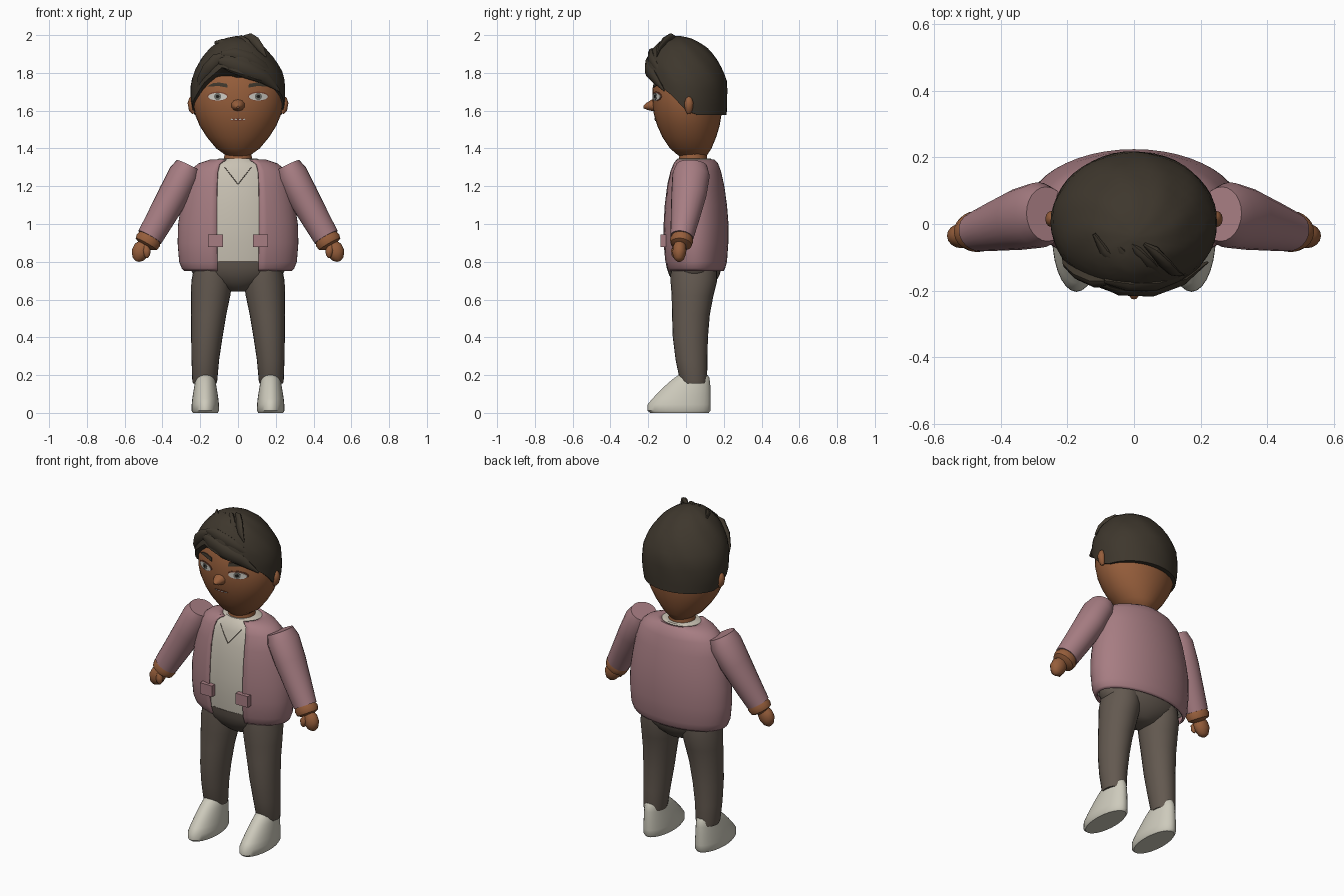
import bpy, bmesh, math
from mathutils import Vector


def mat(name, r, g, b):
    m = bpy.data.materials.new(name)
    m.diffuse_color = (r, g, b, 1)
    return m


SKIN = mat("brown_skin", .305, .112, .044)
HAIR = mat("dark_hair", .048, .038, .026)
PINK = mat("dusty_pink", .385, .205, .225)
SHIRT = mat("cream_shirt", .58, .535, .45)
SHOE = mat("pale_shoe", .61, .59, .50)
PANTS = mat("taupe_trousers", .125, .10, .08)
EYE = mat("eye_white", .62, .60, .55)
IRIS = mat("grey_iris", .16, .16, .14)
BLACK = mat("near_black", .012, .01, .008)
LIP = mat("lip_brown", .20, .06, .03)


def make(name, rings, material, closed=True, caps=True, angle=40):
    """Skin a list of point rings into a mesh object."""
    bm = bmesh.new()
    vs = [[bm.verts.new(p) for p in r] for r in rings]
    n = len(vs[0])
    for a, b in zip(vs, vs[1:]):
        for i in range(n if closed else n - 1):
            j = (i + 1) % n
            bm.faces.new((a[i], a[j], b[j], b[i]))
    if caps:
        bm.faces.new(vs[0])
        bm.faces.new(vs[-1])
    bmesh.ops.recalc_face_normals(bm, faces=bm.faces)
    me = bpy.data.meshes.new(name)
    bm.to_mesh(me)
    bm.free()
    me.materials.append(material)
    ob = bpy.data.objects.new(name, me)
    bpy.context.collection.objects.link(ob)
    bpy.ops.object.select_all(action='DESELECT')
    ob.select_set(True)
    bpy.context.view_layer.objects.active = ob
    bpy.ops.object.shade_smooth_by_angle(angle=math.radians(angle))
    return ob


def oval(z, rx, yf, yb, cx=0, n=32, gap=0):
    """Horizontal oval from front yf to back yb; gap leaves an opening in front."""
    a0 = math.asin(min(1, gap / rx))
    m = n + 1 if gap else n
    return [(cx + rx * math.sin(a), (yf + yb) / 2 - (yb - yf) / 2 * math.cos(a), z)
            for a in (a0 + (2 * math.pi - 2 * a0) * k / n for k in range(m))]


def stack(name, rows, material, cx=0, n=32):
    return make(name, [oval(*r, cx=cx, n=n) for r in rows], material)


def tube(name, rows, material, ref=(0, 1, 0), n=16):
    """Sweep an oval along a path; rows are (point, half width, half depth along ref)."""
    pts = [Vector(r[0]) for r in rows]
    rings = []
    for i, (p, ru, rv) in enumerate(rows):
        t = (pts[min(i + 1, len(pts) - 1)] - pts[max(i - 1, 0)]).normalized()
        v = Vector(ref)
        v = (v - t * v.dot(t)).normalized()
        u = t.cross(v)
        rings.append([pts[i] + u * ru * math.cos(a) + v * rv * math.sin(a)
                      for a in (2 * math.pi * k / n for k in range(n))])
    return make(name, rings, material)


def lerp(table, x):
    """Smoothly interpolate the rows of a table by its first column."""
    for a, b in zip(table, table[1:]):
        if x <= b[0]:
            t = max(0, (x - a[0]) / (b[0] - a[0]))
            return [p + (q - p) * t for p, q in zip(a[1:], b[1:])]
    return table[-1][1:]


def front_y(rows, x, z):
    rx, yf, yb = lerp(rows, z)[:3]
    return (yf + yb) / 2 - (yb - yf) / 2 * math.sqrt(max(0, 1 - (x / rx) ** 2))


# Head and neck
head = [(1.352, .03, -.01, .08), (1.362, .062, -.04, .11), (1.40, .115, -.085, .135),
        (1.46, .165, -.125, .16), (1.52, .203, -.152, .178), (1.58, .228, -.17, .188),
        (1.64, .24, -.178, .192), (1.71, .24, -.178, .192), (1.78, .215, -.165, .175),
        (1.86, .15, -.13, .13), (1.91, .05, -.06, .06)]
stack("head", head, SKIN)
stack("neck", [(1.31, .085, -.045, .115), (1.36, .072, -.035, .11), (1.43, .07, -.03, .11)], SKIN)
tube("nose", [((0, -.15, 1.632), .036, .04), ((0, -.18, 1.627), .03, .036),
              ((0, -.208, 1.622), .018, .022), ((0, -.225, 1.618), .006, .007)],
     SKIN, ref=(1, 0, 0), n=10)


def patch(name, outline, lift, material):
    """Thin plate lying on the face: outline is (x, z) points."""
    rim = [(x, front_y(head, x, z) - lift, z) for x, z in outline]
    cx = sum(p[0] for p in outline) / len(outline)
    cz = sum(p[1] for p in outline) / len(outline)
    mid = [(cx + (x - cx) * .4, cz + (z - cz) * .4) for x, z in outline]
    back = [(x, y + lift + .004, z) for x, y, z in rim]
    inner = [(x, front_y(head, x, z) - lift, z) for x, z in mid]
    make(name, [back, rim, inner], material)


def disc(cx, cz, rx, rz, n=16):
    return [(cx + rx * math.cos(2 * math.pi * k / n), cz + rz * math.sin(2 * math.pi * k / n))
            for k in range(n)]


# Eyes, brows and ears
for s, side in ((1, "left"), (-1, "right")):
    patch(side + "_eyelid", disc(s * .108, 1.676, .055, .025), .003, LIP)
    patch(side + "_eye", disc(s * .108, 1.674, .05, .020), .005, EYE)
    patch(side + "_iris", disc(s * .108, 1.675, .019, .019), .007, IRIS)
    patch(side + "_pupil", disc(s * .108, 1.675, .009, .009), .009, BLACK)
    patch(side + "_eyebrow", [(s * x, z) for x, z in (
        (.055, 1.722), (.10, 1.730), (.165, 1.728), (.13, 1.746), (.10, 1.749), (.058, 1.742))],
        .006, HAIR)
    tube(side + "_ear", [((s * .235, .015, 1.585), .008, .01), ((s * .244, .015, 1.605), .016, .02),
                         ((s * .249, .015, 1.64), .018, .024), ((s * .246, .015, 1.665), .012, .016),
                         ((s * .242, .015, 1.675), .004, .005)], SKIN, n=12)

# Mouth
patch("mouth", disc(0, 1.553, .045, .007), .003, LIP)
for k in range(4):
    patch("tooth_%d" % k, disc(-.033 + .022 * k, 1.554, .007, .0035, 8), .005, EYE)

# Hair shell: hairline height by angle, outline by height
hairline = [(-180, 1.577), (-105, 1.577), (-88, 1.60), (-62, 1.68), (-45, 1.75), (-22, 1.83),
            (0, 1.80), (25, 1.765), (50, 1.73), (68, 1.68), (88, 1.60), (105, 1.577), (180, 1.577)]
hair = [(1.577, .236, -.20, .215), (1.65, .25, -.205, .219), (1.75, .25, -.212, .217),
        (1.82, .228, -.215, .195), (1.88, .19, -.205, .16), (1.93, .148, -.175, .115),
        (1.965, .105, -.14, .065), (1.985, .062, -.10, .02), (1.995, .01, -.05, -.03)]
N, ROWS = 48, 14
rings = []
for j in range(-1, ROWS + 1):
    ring = []
    for k in range(N):
        a = -math.pi + 2 * math.pi * k / N
        zb = lerp(hairline, math.degrees(a))[0]
        t = math.sin(max(j, 0) / ROWS * math.pi / 2)
        z = zb + (1.995 - zb) * t
        rx, yf, yb = lerp(hair, z)
        f = .84 if j < 0 else 1 + .018 * t * math.sin(9 * a + 12 * t)
        ring.append((rx * f * math.sin(a), (yf + yb) / 2 - (yb - yf) / 2 * f * math.cos(a), z))
    rings.append(ring)
make("hair", rings, HAIR, angle=60)


# Swept fringe locks
def lock(name, pts, r):
    sizes = (.35, .95, 1, .75, .12)
    tube(name, [(p, r * f, r * f * .6) for p, f in zip(pts, sizes)], HAIR, n=10)


lock("fringe_main", [(-.11, -.175, 1.865), (-.04, -.19, 1.85), (.05, -.192, 1.815),
                     (.14, -.165, 1.775), (.22, -.115, 1.705)], .046)
lock("fringe_upper", [(-.09, -.17, 1.90), (-.02, -.18, 1.895), (.06, -.178, 1.87),
                      (.13, -.155, 1.83), (.19, -.12, 1.78)], .04)
lock("fringe_side", [(-.06, -.17, 1.90), (-.11, -.172, 1.87), (-.155, -.15, 1.82),
                     (-.19, -.12, 1.765), (-.215, -.085, 1.69)], .036)
for k in range(4):
    x, z = -.09 + .05 * k, 1.925 + .01 * k
    lock("crown_lock_%d" % k, [(x - .03, -.03 - .01 * k, z + .035), (x, -.08, z + .032),
                               (x + .03, -.115, z + .012), (x + .06, -.145, z - .025),
                               (x + .09, -.155, z - .07)], .026)

# Jacket: last column is the half width of the front opening
jacket = [(.752, .285, -.10, .20, .11), (.765, .298, -.108, .207, .11), (.80, .312, -.12, .217, .11),
          (.90, .32, -.13, .224, .112), (1.0, .317, -.13, .225, .113), (1.1, .302, -.125, .217, .113),
          (1.2, .282, -.113, .203, .112), (1.28, .258, -.095, .185, .108), (1.32, .21, -.08, .17, .098),
          (1.342, .145, -.065, .15, .075), (1.340, .11, -.048, .132, .06)]
ob = make("jacket", [oval(*r[:4], n=40, gap=r[4]) for r in jacket], PINK, closed=False, caps=False)
mod = ob.modifiers.new("thickness", 'SOLIDIFY')
mod.thickness = .01

# Shirt with neck ring and neckline seams
shirt = [(z + .001, rx - .018, yf + .015, yb - .015) for z, rx, yf, yb, w in jacket[2:9]]
shirt += [(1.336, .125, -.052, .14), (1.347, .10, -.045, .13)]
stack("shirt", shirt, SHIRT)
for s, side in ((1, "left"), (-1, "right")):
    seam = [(s * .07 * t, front_y(shirt, s * .07 * t, 1.21 + .09 * t) - .001, 1.21 + .09 * t)
            for t in (0, .5, 1)]
    tube(side + "_neckline_seam", [(p, .002, .002) for p in seam], PANTS, n=6)

# Trouser seat
stack("trouser_seat", [(.642, .03, .0, .09), (.655, .09, -.03, .12), (.69, .17, -.065, .155),
                       (.73, .235, -.09, .178), (.77, .255, -.103, .188), (.805, .255, -.108, .185)], PANTS)

# Limbs, mirrored
for s, side in ((1, "left"), (-1, "right")):
    P = lambda x, y, z: (s * x, y, z)
    tube(side + "_sleeve", [(P(.262, .03, 1.31), .068, .082), (P(.285, .027, 1.262), .084, .099),
                            (P(.34, .015, 1.155), .083, .093), (P(.41, -.005, 1.03), .075, .076),
                            (P(.467, -.022, .93), .069, .061)], PINK, n=24)
    tube(side + "_wrist", [(P(.462, -.021, .94), .058, .052), (P(.474, -.023, .915), .069, .062),
                           (P(.486, -.026, .893), .064, .056), (P(.494, -.028, .88), .03, .03)],
         SKIN, n=20)
    tube(side + "_hand", [(P(.49, -.03, .90), .03, .028), (P(.506, -.034, .873), .046, .036),
                          (P(.52, -.036, .845), .046, .037), (P(.53, -.037, .815), .03, .026),
                          (P(.534, -.037, .802), .01, .01)], SKIN)
    tube(side + "_thumb", [(P(.49, -.055, .885), .012, .012), (P(.484, -.062, .86), .021, .018),
                           (P(.482, -.062, .835), .017, .015), (P(.483, -.06, .82), .005, .005)],
         SKIN, n=10)
    # Trouser leg as stacked ovals drifting outward
    leg = [(.155, .176, .062, -.025, .11), (.17, .176, .066, -.032, .112), (.28, .173, .073, -.055, .113),
           (.40, .165, .083, -.07, .116), (.52, .155, .093, -.074, .126), (.62, .145, .104, -.076, .145),
           (.70, .138, .109, -.082, .165), (.76, .134, .10, -.08, .165)]
    make(side + "_trouser_leg", [oval(z, rx, yf, yb, cx=s * cx, n=24) for z, cx, rx, yf, yb in leg], PANTS)
    # Shoe with sloped toe
    stack(side + "_shoe", [(0, .066, -.19, .12), (.012, .073, -.204, .13), (.045, .072, -.203, .131),
                           (.075, .069, -.178, .131), (.115, .063, -.14, .13), (.155, .056, -.098, .128),
                           (.185, .05, -.062, .124), (.20, .042, -.04, .115)], SHOE, cx=s * .173, n=28)
    # Pocket tab on the jacket front
    x0, x1 = s * .08, s * .16
    tab = [[(x, y, z) for x, z in ((x0, .878), (x1, .878), (x1, .945), (x0, .945))]
           for y in (-.136, -.105)]
    make(side + "_pocket_tab", tab, PINK)
